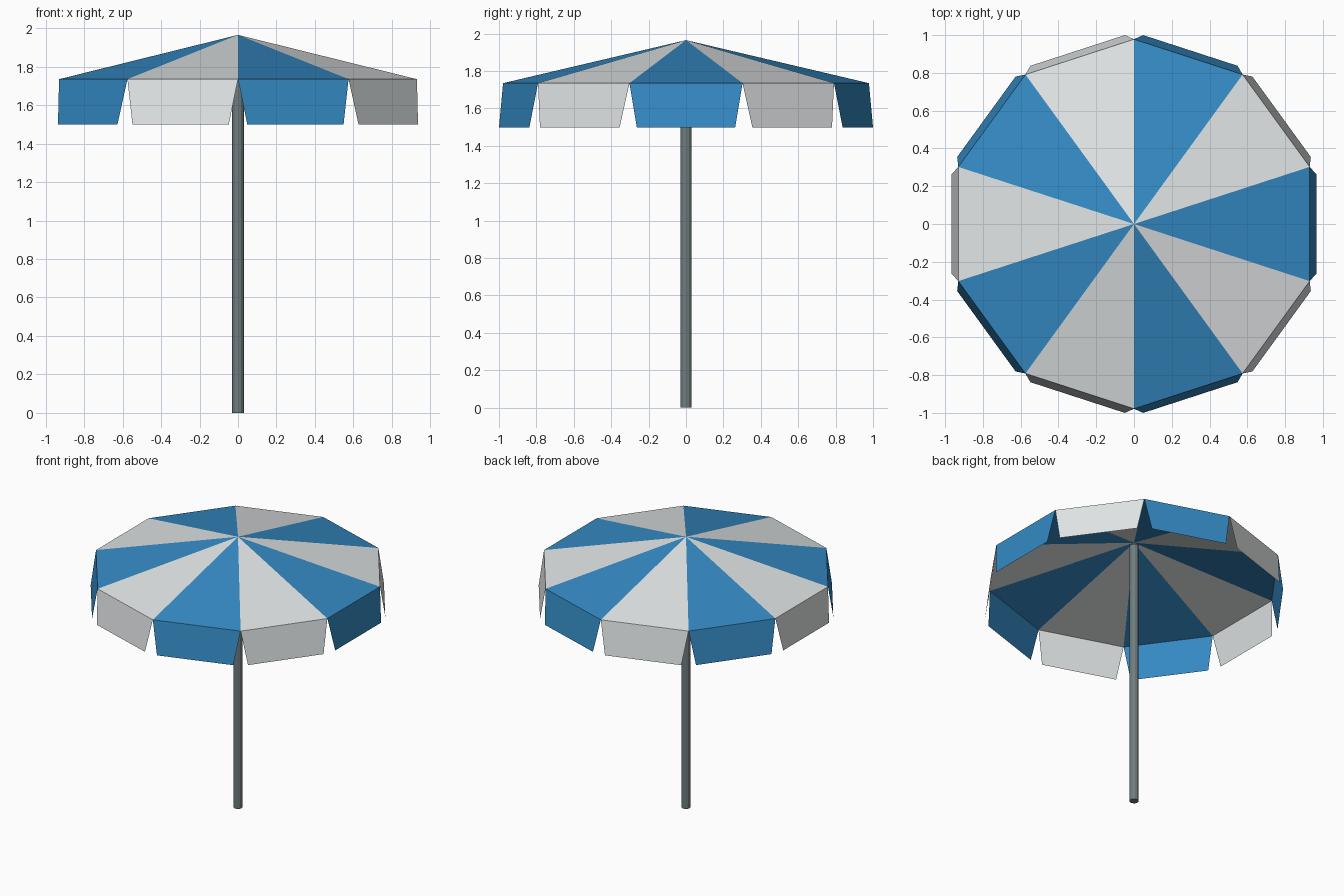
import bpy, bmesh, math
from mathutils import Vector

if "Cube" in bpy.data.objects:
    bpy.data.objects.remove(bpy.data.objects["Cube"])

def mat(name, rgb):
    m = bpy.data.materials.new(name)
    lin = [(c / 255 / 12.92) if c / 255 <= 0.04045 else ((c / 255 + 0.055) / 1.055) ** 2.4 for c in rgb]
    m.diffuse_color = (*lin, 1)
    m.use_nodes = True
    m.node_tree.nodes["Principled BSDF"].inputs["Base Color"].default_value = m.diffuse_color
    return m

blue = mat("blue fabric", (52, 138, 196))
white = mat("white fabric", (224, 228, 229))
metal = mat("grey metal", (112, 124, 126))

N = 10
STEP = 2 * math.pi / N
RIM_R, RIM_Z, APEX_Z = 0.978, 1.735, 1.965
HEM_DIST, HEM_HALF, HEM_Z = 0.966, 0.263, 1.498

def finish(bm, name, mats):
    me = bpy.data.meshes.new(name)
    bm.to_mesh(me)
    bm.free()
    for m in mats:
        me.materials.append(m)
    ob = bpy.data.objects.new(name, me)
    bpy.context.collection.objects.link(ob)
    return ob

# canopy: ten-sided cone with alternating panels
bm = bmesh.new()
apex = bm.verts.new((0, 0, APEX_Z))
rim = [bm.verts.new((RIM_R * math.cos((k - 0.5) * STEP), RIM_R * math.sin((k - 0.5) * STEP), RIM_Z))
       for k in range(N)]
for k in range(N):
    f = bm.faces.new((apex, rim[k], rim[(k + 1) % N]))
    f.material_index = k % 2
finish(bm, "canopy", (blue, white))

# valance: one tapered hanging flap per panel
bm = bmesh.new()
for k in range(N):
    a = k * STEP
    out = Vector((math.cos(a), math.sin(a), 0))
    side = Vector((-math.sin(a), math.cos(a), 0))
    dist, half = RIM_R * math.cos(STEP / 2), RIM_R * math.sin(STEP / 2)
    pts = [out * HEM_DIST - side * HEM_HALF + Vector((0, 0, HEM_Z)),
           out * HEM_DIST + side * HEM_HALF + Vector((0, 0, HEM_Z)),
           out * dist + side * half + Vector((0, 0, RIM_Z)),
           out * dist - side * half + Vector((0, 0, RIM_Z))]
    f = bm.faces.new([bm.verts.new(p) for p in pts])
    f.material_index = k % 2
finish(bm, "valance_flaps", (blue, white))

# pole
bpy.ops.mesh.primitive_cylinder_add(vertices=12, radius=0.03, depth=1.94, location=(0, 0, 0.97))
pole = bpy.context.object
pole.name = "pole"
pole.data.materials.append(metal)
